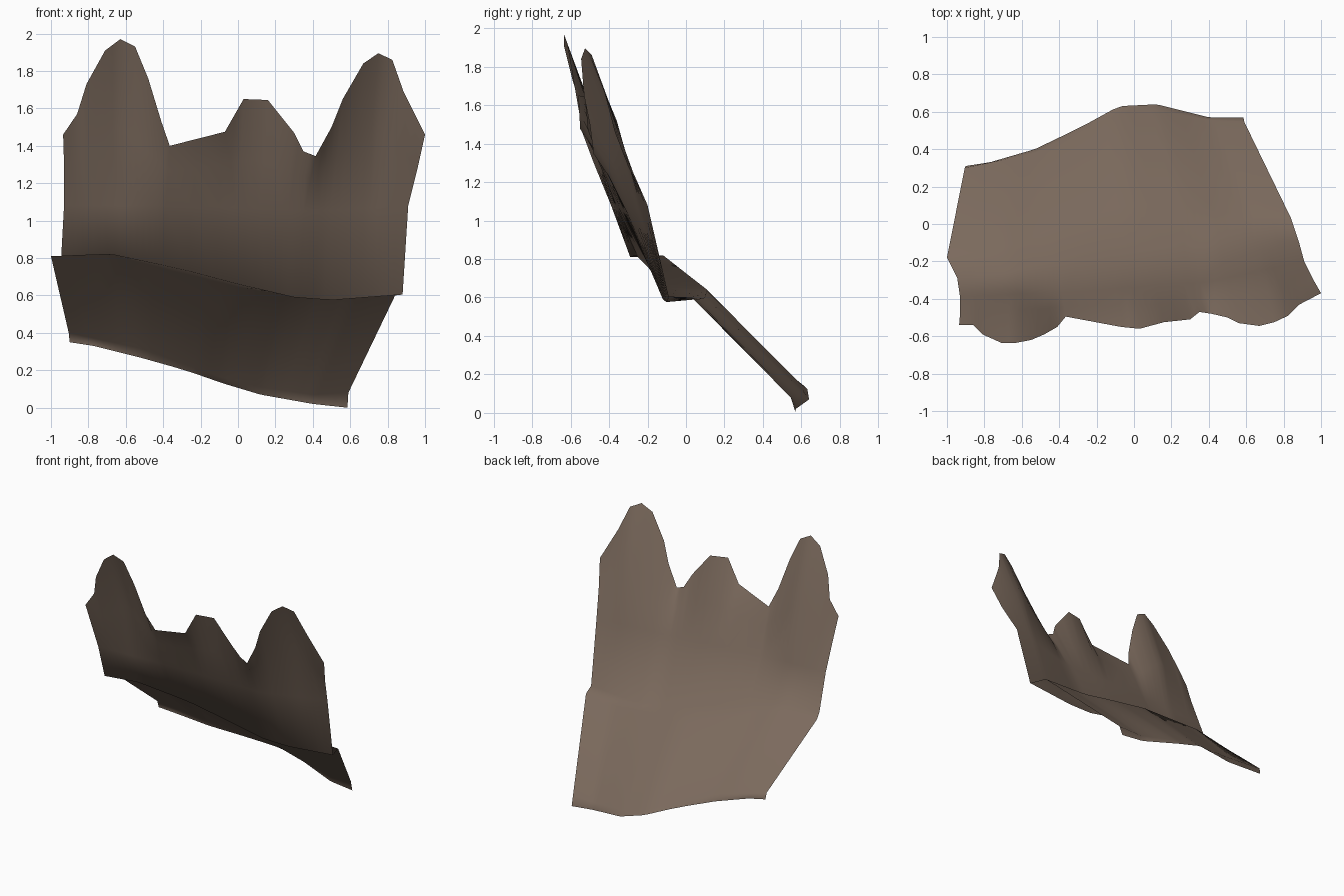
import bpy
import bmesh
from mathutils import Vector

default_cube = bpy.data.objects.get("Cube")
if default_cube:
    bpy.data.objects.remove(default_cube, do_unlink=True)

# Outline of the torn top edge with three peaks
top_edge = [
    (-.935, -.54, 1.46), (-.86, -.54, 1.57), (-.81, -.59, 1.73), (-.71, -.635, 1.91),
    (-.63, -.635, 1.97), (-.55, -.62, 1.93), (-.48, -.59, 1.76), (-.41, -.55, 1.53),
    (-.365, -.495, 1.4), (-.07, -.55, 1.475), (.03, -.56, 1.65), (.16, -.525, 1.645),
    (.3, -.51, 1.47), (.35, -.47, 1.37), (.415, -.48, 1.345), (.5, -.5, 1.5),
    (.56, -.53, 1.65), (.67, -.545, 1.84), (.75, -.525, 1.895), (.825, -.49, 1.86),
    (.885, -.43, 1.69), (1, -.37, 1.46)]

# Cross lines that shape the sheet below the peaks
shoulder_line = [(-.93, -.48, 1.3), (-.63, -.46, 1.5), (-.36, -.44, 1.26), (.1, -.43, 1.33),
                 (.38, -.4, 1.22), (.75, -.36, 1.52), (.96, -.3, 1.28)]
waist_line = [(-.93, -.39, 1.08), (-.3, -.36, 1.08), (.4, -.31, 1.05), (.91, -.2, 1.08)]
fold_front = [(-.945, -.29, .81), (-.68, -.26, .82), (-.3, -.18, .74), (0, -.14, .66),
              (.3, -.12, .59), (.5, -.1, .575), (.88, -.09, .605)]
fold_back = [(-1, -.18, .81), (-.68, -.12, .82), (-.3, .02, .71), (0, .11, .64),
             (.3, .1, .6), (.5, .06, .59), (.84, .03, .6)]
rim_line = [(-.905, .3, .4), (-.53, .38, .32), (-.08, .59, .16), (.12, .61, .11),
            (.4, .555, .07), (.59, .545, .08)]
bottom_edge = [(-.9, .31, .35), (-.77, .33, .33), (-.53, .4, .27), (-.28, .52, .2),
               (-.08, .63, .13), (.12, .64, .07), (.4, .57, .02), (.585, .57, 0)]


def fractions(line):
    """Position of each point along the line's width, from zero to one."""
    start, end = line[0][0], line[-1][0]
    return [(point[0] - start) / (end - start) for point in line]


def sample(line, fraction):
    """Point on a line at a fraction of its width."""
    stops = fractions(line)
    for index in range(len(line) - 1):
        if fraction <= stops[index + 1] or index == len(line) - 2:
            span = stops[index + 1] - stops[index]
            blend = (fraction - stops[index]) / span
            return Vector(line[index]).lerp(Vector(line[index + 1]), blend)


def make_material(name, colour):
    material = bpy.data.materials.new(name)
    material.use_nodes = True
    material.diffuse_color = colour
    for node in material.node_tree.nodes:
        if node.type == "BSDF_PRINCIPLED":
            node.inputs["Base Color"].default_value = colour
            node.inputs["Roughness"].default_value = 0.9
    return material


def loft_sheet(name, lines, columns):
    """Smooth-shaded sheet passing through the lines from bottom to top."""
    bm = bmesh.new()
    grid = [[bm.verts.new(sample(line, c)) for c in columns] for line in lines]
    for low_row, high_row in zip(grid, grid[1:]):
        for i in range(len(columns) - 1):
            face = bm.faces.new((low_row[i + 1], low_row[i], high_row[i], high_row[i + 1]))
            face.smooth = True
    mesh = bpy.data.meshes.new(name)
    bm.to_mesh(mesh)
    bm.free()
    sheet = bpy.data.objects.new(name, mesh)
    bpy.context.collection.objects.link(sheet)
    return sheet


# Columns follow the peak corners, with one more between each pair
corners = fractions(top_edge)
columns = sorted(corners + [(a + b) / 2 for a, b in zip(corners, corners[1:])])

# Folded sheet: sloping lower flap, narrow fold and leaning upper flap
sheet = loft_sheet("folded_sheet", [bottom_edge, rim_line, fold_back, fold_front,
                                    waist_line, shoulder_line, top_edge], columns)
sheet.data.materials.append(make_material("dull_brown", (0.2, 0.145, 0.11, 1)))

# Large faces lead the shading, so the narrow fold blends in
blend = sheet.modifiers.new("soft_shading", "WEIGHTED_NORMAL")
blend.mode = "FACE_AREA"
